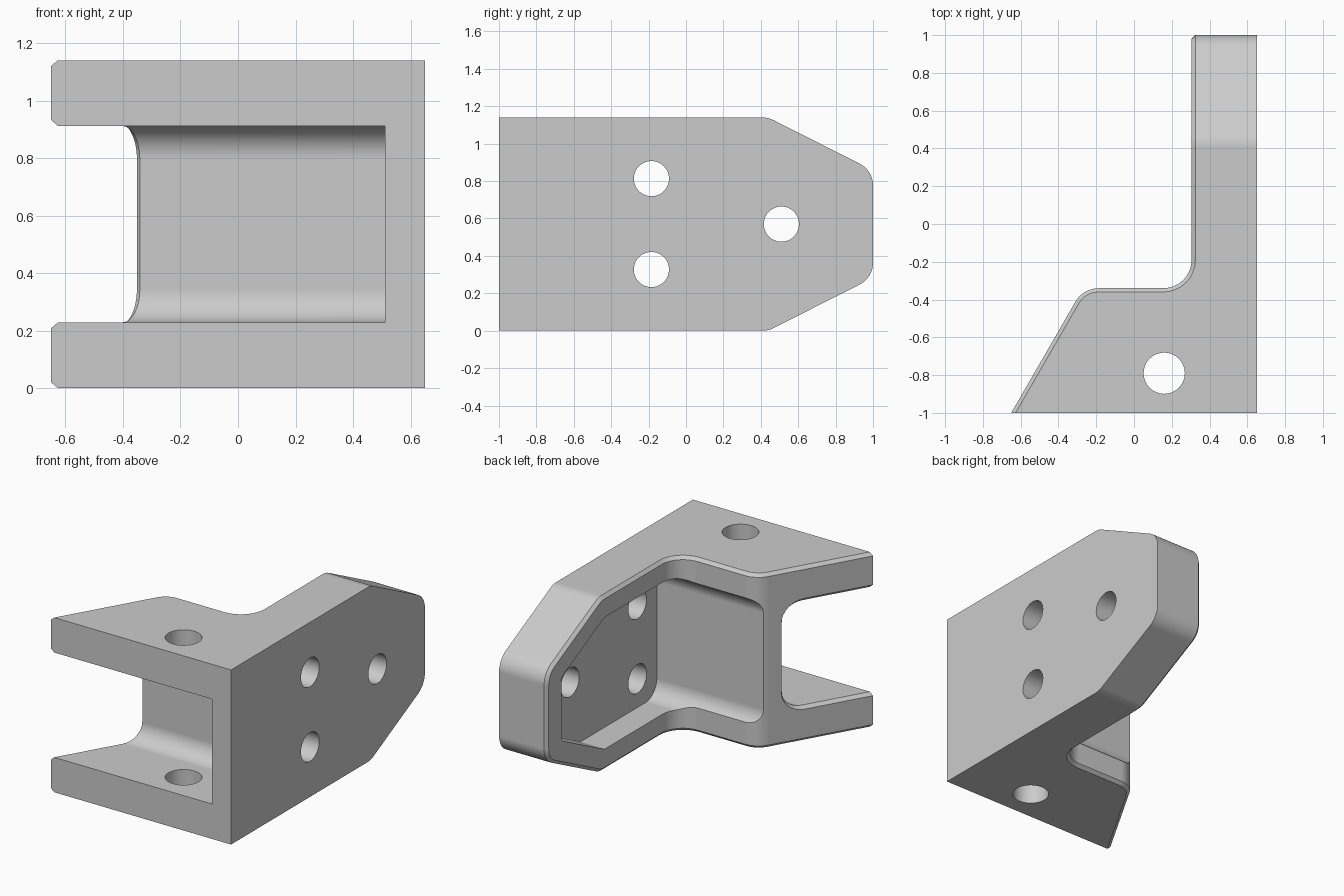
import bpy
import bmesh
import math
from mathutils import Vector

cube = bpy.data.objects.get("Cube")
if cube:
    bpy.data.objects.remove(cube, do_unlink=True)

HEIGHT = 1.14
CHAMFER = 0.02

grey = bpy.data.materials.new("plain_grey")
grey.use_nodes = True
colour = (0.6, 0.6, 0.6, 1)
grey.diffuse_color = colour
grey.node_tree.nodes["Principled BSDF"].inputs["Base Color"].default_value = colour


def rounded(corners, steps=8):
    """Turn (u, v, radius) corners into an outline with filleted corners."""
    outline = []
    for i, (u, v, r) in enumerate(corners):
        p = Vector((u, v))
        if r == 0:
            outline.append(p)
            continue
        d1 = (Vector(corners[i - 1][:2]) - p).normalized()
        d2 = (Vector(corners[(i + 1) % len(corners)][:2]) - p).normalized()
        half = math.acos(max(-1, min(1, d1.dot(d2)))) / 2
        centre = p + (d1 + d2).normalized() * r / math.sin(half)
        start = p + d1 * r / math.tan(half) - centre
        end = p + d2 * r / math.tan(half) - centre
        a = math.atan2(start.y, start.x)
        turn = math.atan2(end.y, end.x) - a
        turn = (turn + math.pi) % (2 * math.pi) - math.pi
        for k in range(steps + 1):
            t = a + turn * k / steps
            outline.append(centre + Vector((math.cos(t), math.sin(t))) * r)
    return outline


def prism(name, outline, axis, low, high):
    """Extrude an outline along x (outline in y, z) or z (outline in x, y)."""
    bm = bmesh.new()

    def place(p, t):
        return (p.x, p.y, t) if axis == "z" else (t, p.x, p.y)

    rings = [[bm.verts.new(place(p, t)) for p in outline] for t in (low, high)]
    bm.faces.new(rings[0])
    bm.faces.new(rings[1])
    n = len(outline)
    for i in range(n):
        j = (i + 1) % n
        bm.faces.new((rings[0][i], rings[0][j], rings[1][j], rings[1][i]))
    bmesh.ops.recalc_face_normals(bm, faces=bm.faces)
    mesh = bpy.data.meshes.new(name)
    bm.to_mesh(mesh)
    bm.free()
    obj = bpy.data.objects.new(name, mesh)
    bpy.context.collection.objects.link(obj)
    return obj


def circle(u, v, r, count=48):
    angles = [2 * math.pi * i / count for i in range(count)]
    return [Vector((u + r * math.cos(a), v + r * math.sin(a))) for a in angles]


def mirrored(half):
    """Complete a lower (y, z, radius) outline with its upper mirror image."""
    return half + [(y, HEIGHT - z, r) for y, z, r in reversed(half)]


def cut(target, tool, operation="DIFFERENCE"):
    mod = target.modifiers.new("cut", "BOOLEAN")
    mod.operation = operation
    mod.solver = "EXACT"
    mod.object = tool
    bpy.context.view_layer.update()
    graph = bpy.context.evaluated_depsgraph_get()
    mesh = bpy.data.meshes.new_from_object(target.evaluated_get(graph))
    target.modifiers.clear()
    target.data = mesh
    bpy.data.objects.remove(tool, do_unlink=True)


# Bracket body: plan outline trimmed by the side outline
plan = rounded([(-0.65, -1, 0), (0.65, -1, 0), (0.65, 1.2, 0), (0.305, 1.2, 0),
                (0.305, -0.34, 0.15), (-0.269, -0.34, 0.14)])
bracket = prism("bracket", plan, "z", -0.2, HEIGHT + 0.2)
side = rounded(mirrored([(-1.2, 0, 0), (0.44, 0, 0.13), (1, 0.283, 0.13)]))
cut(bracket, prism("side_trim", side, "x", -1, 1), "INTERSECT")

# Front slot between the two arms
slot = rounded(mirrored([(-1.2, 0.228, 0), (-0.5, 0.228, 0.115)]))
cut(bracket, prism("front_slot", slot, "x", -1, 0.512))


# Chamfer along the outer and slot edges of the open side
def on_open_side(face):
    n, c = face.normal, face.calc_center_median()
    if abs(n.z) > 0.01:
        return False
    return (n.x < -0.01 and c.x < 0.4) or (n.y > 0.9 and abs(c.y + 0.34) < 0.01)


bm = bmesh.new()
bm.from_mesh(bracket.data)
bmesh.ops.remove_doubles(bm, verts=bm.verts, dist=0.002)
bm.normal_update()
open_faces = {f for f in bm.faces if on_open_side(f)}
edges = [e for e in bm.edges
         if sum(f in open_faces for f in e.link_faces) == 1
         and not all(v.co.y < -0.99 for v in e.verts)]
bmesh.ops.bevel(bm, geom=edges, offset=CHAMFER, offset_type="OFFSET", segments=1,
                profile=0.5, affect="EDGES", clamp_overlap=False)
bmesh.ops.remove_doubles(bm, verts=bm.verts, dist=0.0005)
bm.to_mesh(bracket.data)
bm.free()

# Rear pocket behind the web, with a sharp rim
pocket = rounded(mirrored([(-0.385, 0.14, 0.115), (0.405, 0.14, 0.03), (0.85, 0.364, 0.04)]))
cut(bracket, prism("rear_pocket", pocket, "x", -1, 0.48))

# Bolt holes through the plate and the pin hole through both arms
for y, z in ((-0.185, 0.813), (-0.185, 0.327), (0.51, 0.57)):
    cut(bracket, prism("bolt_hole", circle(y, z, 0.094), "x", 0.4, 0.8))
cut(bracket, prism("pin_hole", circle(0.16, -0.79, 0.109), "z", -0.2, HEIGHT + 0.2))

# Finish: one colour, smooth fillets, flat planes
bracket.data.materials.clear()
bracket.data.materials.append(grey)
for face in bracket.data.polygons:
    face.material_index = 0
bpy.ops.object.select_all(action="DESELECT")
bracket.select_set(True)
bpy.context.view_layer.objects.active = bracket
bpy.ops.object.shade_smooth_by_angle(angle=math.radians(25))
weighted = bracket.modifiers.new("flat_planes", "WEIGHTED_NORMAL")
weighted.keep_sharp = True
weighted.weight = 100
